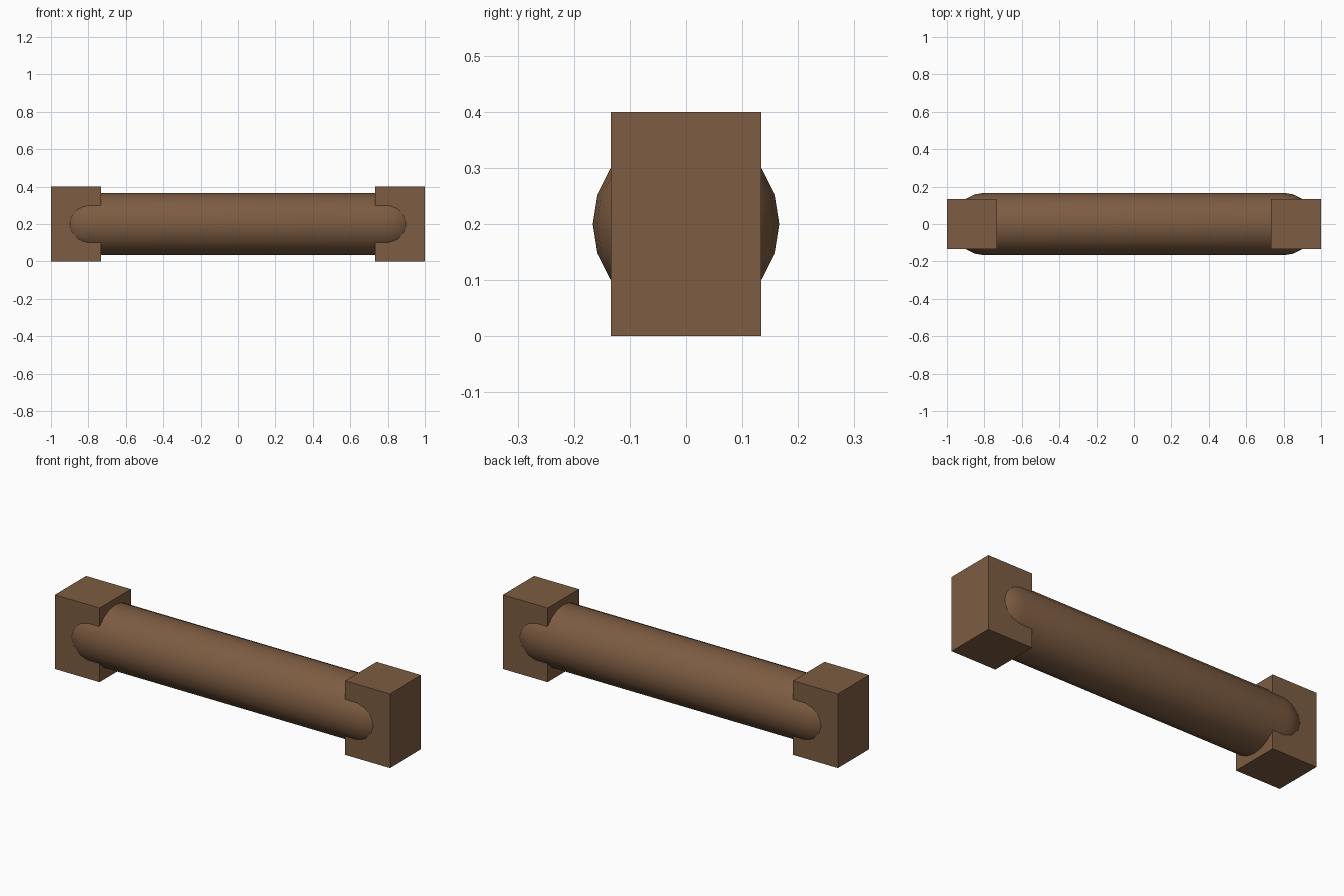
import bpy, bmesh, math
from mathutils import Vector

if "Cube" in bpy.data.objects:
    bpy.data.objects.remove(bpy.data.objects["Cube"])

wood = bpy.data.materials.new("brown")
wood.diffuse_color = (0.205, 0.107, 0.054, 1)
wood.use_nodes = True
wood.node_tree.nodes["Principled BSDF"].inputs["Base Color"].default_value = wood.diffuse_color

R, HALF, Z, SEG, CAP = 1 / 6, 0.8, 0.2, 20, 5


def finish(bm, name):
    bmesh.ops.recalc_face_normals(bm, faces=bm.faces)
    mesh = bpy.data.meshes.new(name)
    bm.to_mesh(mesh)
    bm.free()
    mesh.materials.append(wood)
    obj = bpy.data.objects.new(name, mesh)
    bpy.context.collection.objects.link(obj)
    return obj


# Round-ended bar: half capsule profile spun around the x axis
bm = bmesh.new()
profile = []
for side in (-1, 1):
    for i in range(CAP + 1):
        a = math.pi / 2 * (i / CAP if side < 0 else 1 - i / CAP)
        profile.append((side * (HALF + R * math.cos(a)), R * math.sin(a)))
verts = [bm.verts.new((x, r, Z)) for x, r in profile]
edges = [bm.edges.new(pair) for pair in zip(verts, verts[1:])]
bmesh.ops.spin(bm, geom=verts + edges, cent=(0, 0, Z), axis=(1, 0, 0),
               angle=2 * math.pi, steps=SEG, use_duplicate=False)
bmesh.ops.remove_doubles(bm, verts=bm.verts, dist=1e-4)
bar = finish(bm, "round_bar")
for p in bar.data.polygons:
    p.use_smooth = True

# Square end blocks, one at each end
for side, name in ((-1, "left_end_block"), (1, "right_end_block")):
    bm = bmesh.new()
    bmesh.ops.create_cube(bm, size=1)
    bmesh.ops.scale(bm, vec=(4 / 15, 4 / 15, 0.4), verts=bm.verts)
    bmesh.ops.translate(bm, vec=Vector((side * 13 / 15, 0, 0.2)), verts=bm.verts)
    finish(bm, name)
